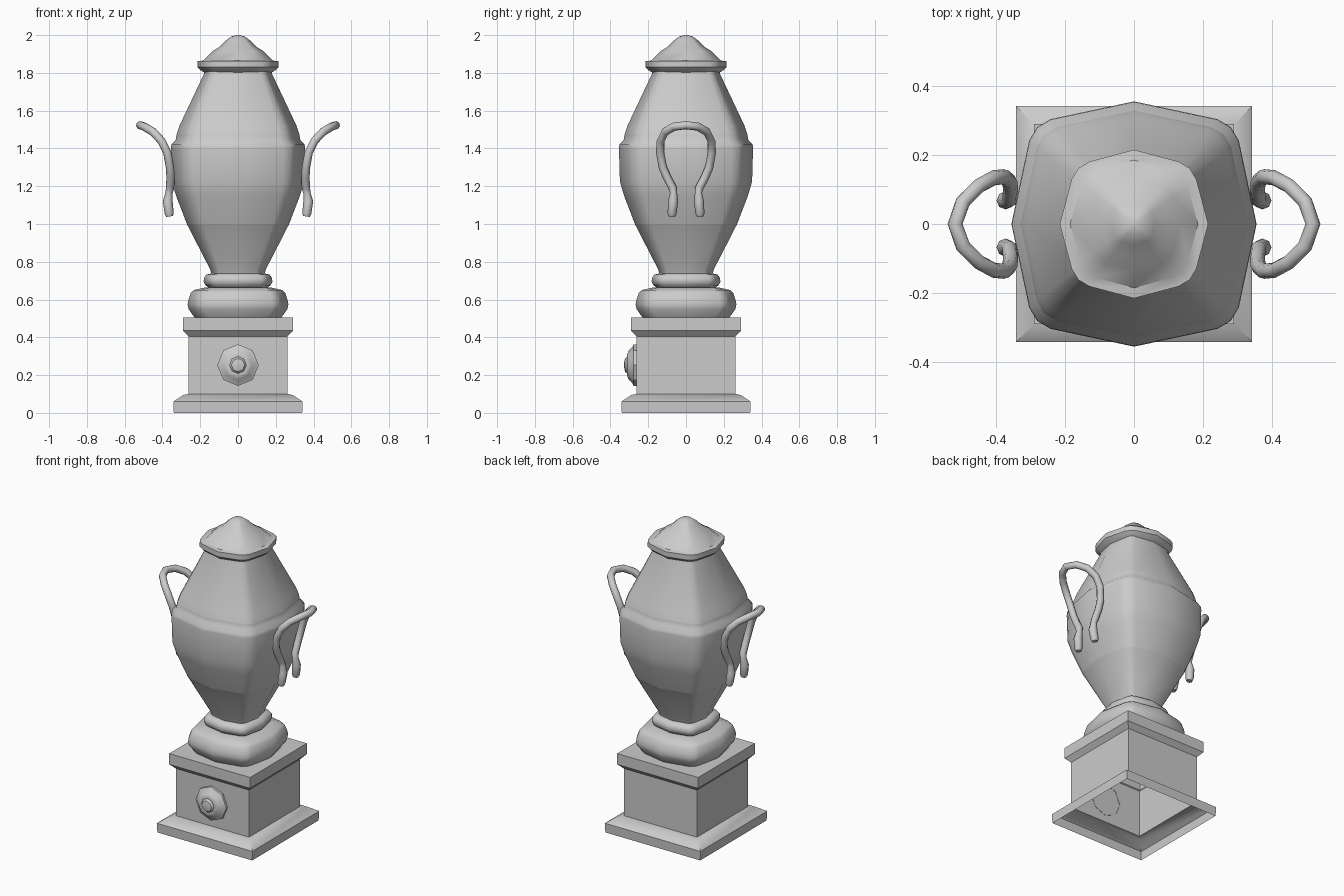
import bpy, bmesh, math
from mathutils import Vector

if "Cube" in bpy.data.objects:
    bpy.data.objects.remove(bpy.data.objects["Cube"])


def finish(name, bm, angle=40):
    bmesh.ops.recalc_face_normals(bm, faces=bm.faces)
    me = bpy.data.meshes.new(name)
    bm.to_mesh(me)
    bm.free()
    ob = bpy.data.objects.new(name, me)
    bpy.context.collection.objects.link(ob)
    bpy.ops.object.select_all(action='DESELECT')
    ob.select_set(True)
    bpy.context.view_layer.objects.active = ob
    bpy.ops.object.shade_smooth_by_angle(angle=math.radians(angle))
    return ob


def loft(name, section, profile, cap_top=False, angle=40):
    """Stack scaled copies of a section along z, profile = (radius, z)."""
    bm = bmesh.new()
    rings = [[bm.verts.new((x * r, y * r, z)) for x, y in section] for r, z in profile]
    n = len(section)
    for a, b in zip(rings, rings[1:]):
        for i in range(n):
            j = (i + 1) % n
            bm.faces.new((a[i], a[j], b[j], b[i]))
    if cap_top:
        bm.faces.new(rings[-1])
    return finish(name, bm, angle)


def quarter_turns(points):
    out = []
    for k in range(4):
        c, s = round(math.cos(k * math.pi / 2)), round(math.sin(k * math.pi / 2))
        out += [(x * c - y * s, x * s + y * c) for x, y in points]
    return out


square = quarter_turns([(1, 1)])
# bulging square with rounded corners
urn_section = quarter_turns([(1, 0), (0.855, 0.68), (0.79, 0.79), (0.68, 0.855)])
lid_section = quarter_turns([(1, 0), (0.84, 0.60), (0.75, 0.75), (0.60, 0.84)])

# Pedestal, open underneath
loft("pedestal", square, [(0.34, 0), (0.342, 0.06), (0.29, 0.095), (0.262, 0.1),
                          (0.262, 0.405), (0.29, 0.435), (0.29, 0.505)],
     cap_top=True, angle=25)

# Socle and ring beneath the bowl
loft("socle", urn_section, [(0.23, 0.505), (0.262, 0.55), (0.267, 0.575), (0.262, 0.6),
                            (0.25, 0.635), (0.235, 0.65), (0.17, 0.665)], True, 50)
loft("foot_ring", urn_section, [(0.15, 0.66), (0.172, 0.675), (0.182, 0.695), (0.18, 0.715),
                                (0.168, 0.732), (0.135, 0.74)], True, 60)

# Urn body
loft("lower_bowl", urn_section, [(0.138, 0.73), (0.15, 0.765), (0.235, 0.93),
                                 (0.247, 0.955), (0.27, 0.998)], False, 40)
loft("bowl", urn_section, [(0.27, 0.998), (0.328, 1.15), (0.35, 1.225), (0.355, 1.40),
                           (0.353, 1.42), (0.33, 1.445), (0.325, 1.475)], False, 50)
loft("shoulder", urn_section, [(0.325, 1.475), (0.31, 1.52), (0.18, 1.795),
                               (0.178, 1.815)], True, 40)

# Lid with pointed dome
loft("lid", lid_section, [(0.175, 1.80), (0.2, 1.815), (0.215, 1.83), (0.215, 1.862),
                          (0.185, 1.865), (0.135, 1.915), (0.095, 1.94), (0.06, 1.975),
                          (0.035, 1.993), (0.01, 2.0)], True, 40)

# Octagonal rosette on the front
octagon = [(math.cos(i * math.pi / 4), math.sin(i * math.pi / 4)) for i in range(8)]
rosette = loft("rosette", octagon, [(0.11, 0), (0.11, 0.017), (0.095, 0.024), (0.075, 0.045),
                                    (0.055, 0.052), (0.045, 0.05), (0.035, 0.063),
                                    (0.015, 0.067)], True, 40)
rosette.rotation_euler = (math.pi / 2, 0, 0)
rosette.location = (0, -0.26, 0.253)


def tube(name, path):
    """Tube along (x, y, z, radius) points, closed at both ends."""
    cu = bpy.data.curves.new(name, 'CURVE')
    cu.dimensions = '3D'
    cu.bevel_depth = 1.0
    cu.bevel_resolution = 2
    cu.use_fill_caps = True
    sp = cu.splines.new('POLY')
    sp.points.add(len(path) - 1)
    for p, (x, y, z, r) in zip(sp.points, path):
        p.co = (x, y, z, 1)
        p.radius = r
    ob = bpy.data.objects.new(name, cu)
    bpy.context.collection.objects.link(ob)
    bpy.ops.object.select_all(action='DESELECT')
    ob.select_set(True)
    bpy.context.view_layer.objects.active = ob
    bpy.ops.object.convert(target='MESH')
    bpy.ops.object.shade_smooth_by_angle(angle=math.radians(50))


# Looped handles with swollen tips
half = [(0.362, 0.074, 1.04, 0.018), (0.364, 0.074, 1.055, 0.024), (0.372, 0.068, 1.12, 0.026),
        (0.365, 0.066, 1.165, 0.019), (0.36, 0.07, 1.19, 0.022), (0.357, 0.1, 1.245, 0.022),
        (0.36, 0.123, 1.3, 0.022), (0.375, 0.137, 1.38, 0.022), (0.405, 0.134, 1.44, 0.022),
        (0.45, 0.11, 1.488, 0.022), (0.495, 0.065, 1.515, 0.022)]
top = [(0.518, 0, 1.523, 0.022)]
full = half + top + [(x, -y, z, r) for x, y, z, r in reversed(half)]
for side, s in (("right", 1), ("left", -1)):
    tube(side + "_handle", [(s * x, y, z, r) for x, y, z, r in full])
